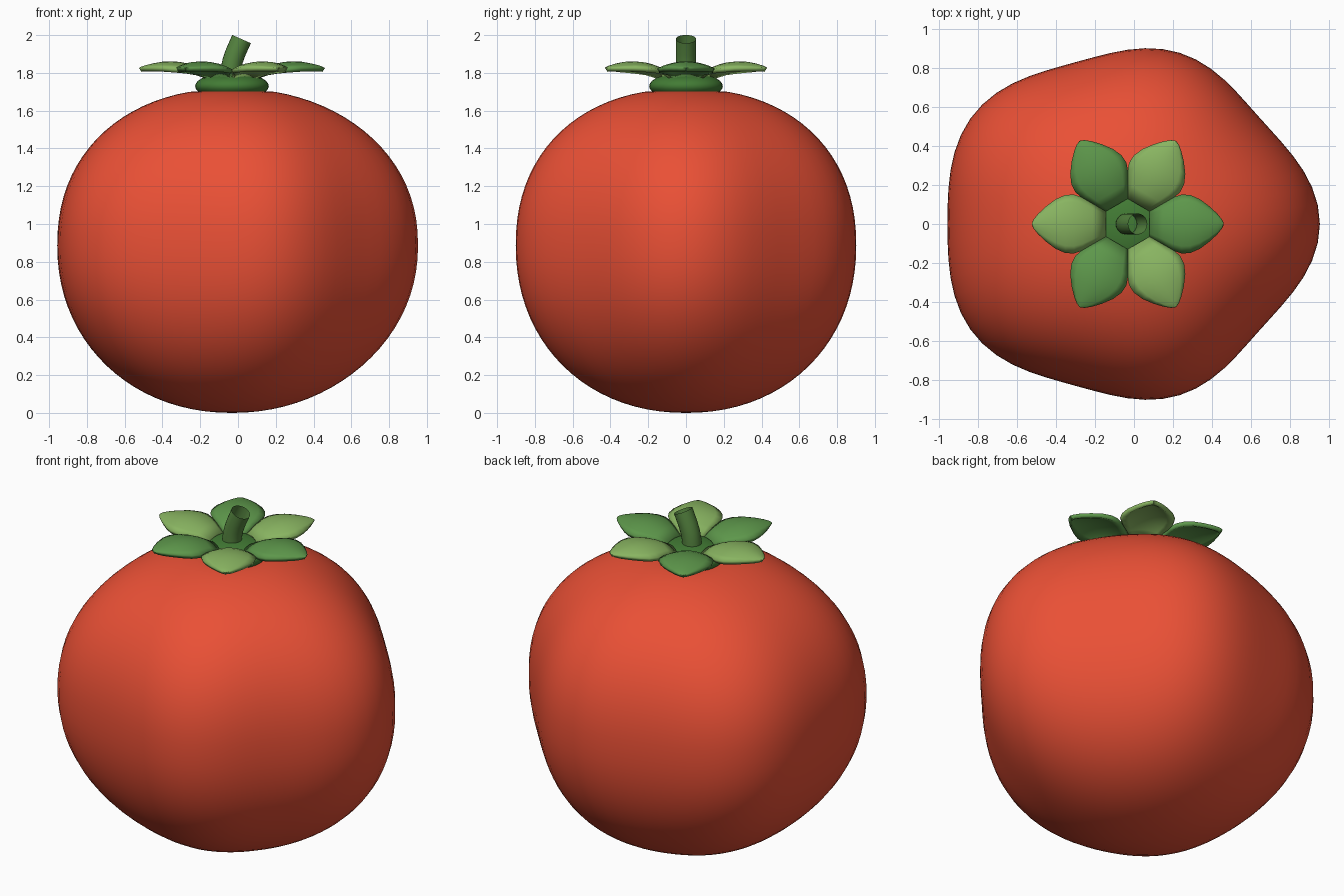
import bpy, bmesh
from math import cos, sin, pi, radians

if "Cube" in bpy.data.objects:
    bpy.data.objects.remove(bpy.data.objects["Cube"])

CX = -0.032  # axis of the fruit and calyx


def material(name, rgb):
    m = bpy.data.materials.new(name)
    m.diffuse_color = (*rgb, 1)
    m.use_nodes = True
    m.node_tree.nodes["Principled BSDF"].inputs["Base Color"].default_value = m.diffuse_color
    return m


RED = material("red", (0.82, 0.08, 0.036))
LIGHT = material("light_green", (0.25, 0.46, 0.12))
MID = material("mid_green", (0.11, 0.31, 0.07))
DARK = material("dark_green", (0.055, 0.20, 0.035))
STEM = material("stem_green", (0.09, 0.23, 0.05))


def loft(name, rows, mat, closed=True, caps=False):
    """Skin rows of points, each row running counter-clockwise, going up."""
    bm = bmesh.new()
    vs = [[bm.verts.new(p) for p in row] for row in rows]
    n = len(vs[0])
    for a, b in zip(vs, vs[1:]):
        for i in range(n if closed else n - 1):
            j = (i + 1) % n
            bm.faces.new((a[i], a[j], b[j], b[i]))
    if caps:
        bm.faces.new(vs[0][::-1])
        bm.faces.new(vs[-1])
    me = bpy.data.meshes.new(name)
    bm.to_mesh(me)
    bm.free()
    ob = bpy.data.objects.new(name, me)
    bpy.context.collection.objects.link(ob)
    me.materials.append(mat)
    for o in bpy.context.selected_objects:
        o.select_set(False)
    ob.select_set(True)
    bpy.context.view_layer.objects.active = ob
    bpy.ops.object.shade_smooth_by_angle(angle=radians(40))
    return ob


# Fruit: five soft lobes, radii measured every 36 degrees, mirrored in y
RADII = [0.985, 0.872, 0.917, 0.872, 0.97, 0.925]
MEAN = 0.917


def lobe(a):
    total = 0
    for k in range(6):
        c = sum(r * cos(pi * k * i / 5) * (0.5 if i in (0, 5) else 1)
                for i, r in enumerate(RADII))
        total += c * 0.4 * cos(k * a) * (0.5 if k in (0, 5) else 1)
    return total


SEG = 64
outline = [(lobe(2 * pi * i / SEG), 2 * pi * i / SEG) for i in range(SEG)]
rows = []
for i in range(45):
    t = -pi / 2 + pi * i / 44
    p = 2.1 if t < 0 else 2.2  # slightly fuller than an ellipse
    s = max(cos(t), 0.001) ** (2 / p)
    h = abs(sin(t)) ** (2 / p)
    z = 0.885 - 0.885 * h if t < 0 else 0.885 + 0.832 * h
    if t > 0:
        z -= 0.05 * max(0, 1 - s / 0.25) ** 2  # shallow dimple under the calyx
    row = []
    for r, a in outline:
        d = MEAN * s + (r - MEAN) * s ** 2.5  # lobes fade towards the poles
        row.append((CX + d * cos(a), d * sin(a), z))
    rows.append(row)
loft("fruit_body", rows, RED, caps=True)

# Calyx base: flattened dome
rows = []
for i in range(17):
    t = -pi / 2 + pi * i / 16
    s = max(cos(t), 0.02) * 0.195
    rows.append([(CX + s * cos(2 * pi * k / 32), s * sin(2 * pi * k / 32),
                  1.73 + 0.072 * sin(t)) for k in range(32)])
loft("calyx_base", rows, DARK, caps=True)

# Six arched leaves: (distance, half width, height) along the midrib
RIB = [(0.112, 0.066, 1.80), (0.18, 0.104, 1.833), (0.23, 0.135, 1.849),
       (0.275, 0.151, 1.858), (0.32, 0.149, 1.861), (0.37, 0.127, 1.859),
       (0.42, 0.09, 1.85), (0.46, 0.052, 1.84), (0.482, 0.025, 1.832),
       (0.492, 0.004, 1.826)]
for n in range(6):
    a = n * pi / 3
    rows = []
    for d, w, z in RIB:
        row = []
        for k in range(9):
            v = 1 - k / 4
            y = w * v
            row.append((CX + d * cos(a) - y * sin(a), d * sin(a) + y * cos(a),
                        z - 0.035 * (w / 0.15) * v * v))
        rows.append(row)
    leaf = loft(f"leaf_{n + 1}", rows, LIGHT if n % 2 else MID, closed=False)
    if leaf.data.polygons[0].normal.z < 0:
        leaf.data.flip_normals()
    sol = leaf.modifiers.new("thickness", "SOLIDIFY")
    sol.thickness = 0.025
    sol.offset = -1

# Stem: open tube bending to +x
rows = []
for cx, cz, tilt in [(-0.042, 1.76, 0), (-0.038, 1.82, 6), (-0.028, 1.865, 14),
                     (-0.012, 1.91, 20), (0.019, 1.979, 24)]:
    t = radians(tilt)
    rows.append([(cx + 0.054 * cos(b) * cos(t), 0.054 * sin(b),
                  cz - 0.054 * cos(b) * sin(t))
                 for b in (2 * pi * k / 20 for k in range(20))])
loft("stem", rows, STEM)
